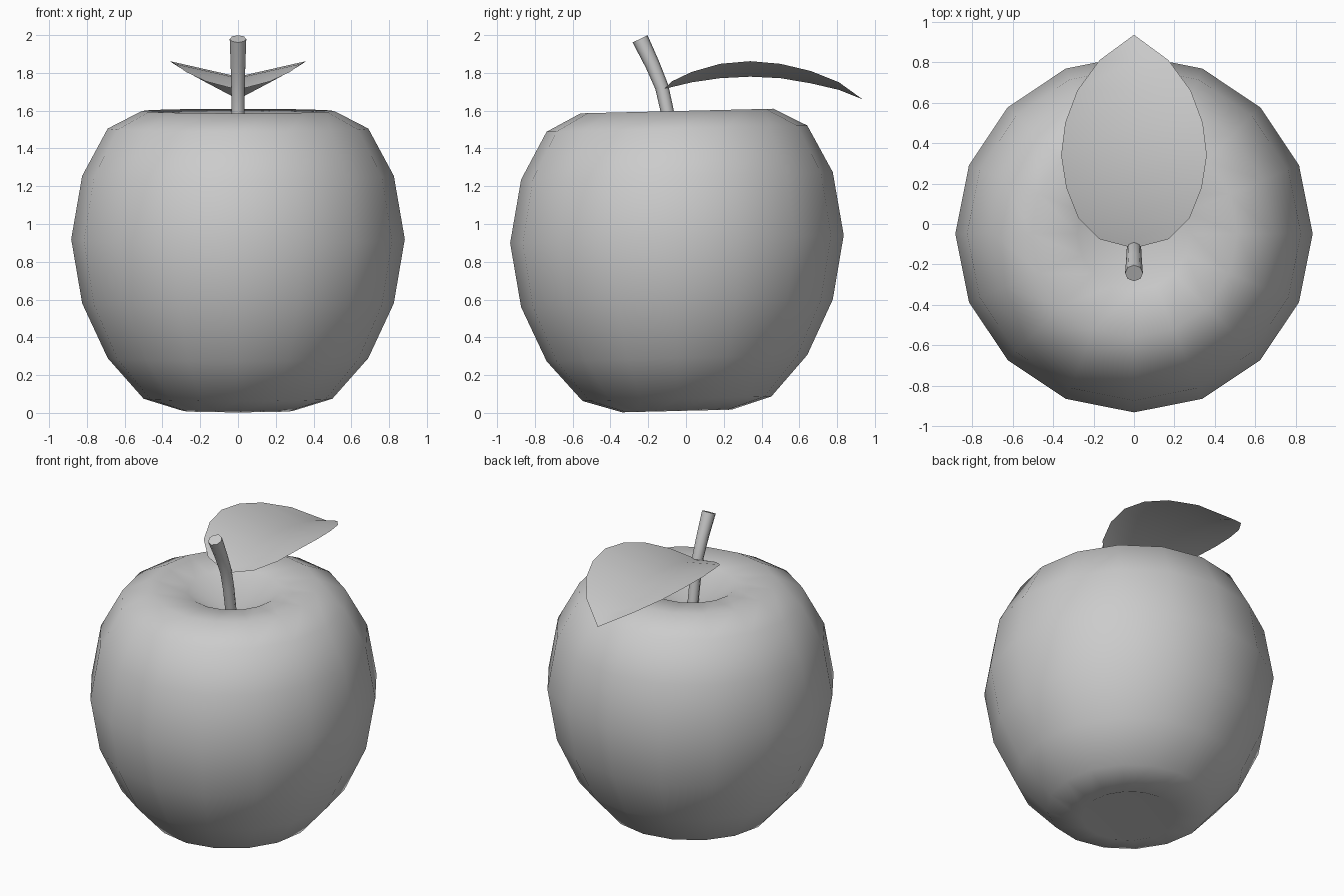
import bpy, bmesh, math
from mathutils import Vector

if "Cube" in bpy.data.objects:
    bpy.data.objects.remove(bpy.data.objects["Cube"], do_unlink=True)

# Single neutral grey
grey = bpy.data.materials.new("plain_grey")
grey.use_nodes = True
grey.diffuse_color = (0.6, 0.6, 0.6, 1)
grey.node_tree.nodes["Principled BSDF"].inputs["Base Color"].default_value = (0.6, 0.6, 0.6, 1)


def finish(name, bm, sharp_caps=False):
    mesh = bpy.data.meshes.new(name)
    bm.to_mesh(mesh)
    bm.free()
    obj = bpy.data.objects.new(name, mesh)
    bpy.context.collection.objects.link(obj)
    mesh.materials.append(grey)
    for p in mesh.polygons:
        p.use_smooth = not (sharp_caps and len(p.vertices) > 4)
    return obj


def ring(bm, count, place):
    return [bm.verts.new(place(math.tau * i / count)) for i in range(count)]


def bridge(bm, a, b):
    n = len(a)
    for i in range(n):
        j = (i + 1) % n
        bm.faces.new((a[i], a[j], b[j], b[i]))


# Fruit body: lathed profile with a dimple at each pole, slightly tilted
PROFILE = [(0.29, 0.01), (0.50, 0.075), (0.69, 0.29), (0.825, 0.58), (0.883, 0.92),
           (0.825, 1.255), (0.69, 1.505), (0.51, 1.598), (0.28, 1.57)]
CENTRE_Y, TILT = -0.048, 0.024
bm = bmesh.new()
rings = [ring(bm, 16, lambda a, r=r, z=z: (r * math.cos(a), CENTRE_Y + r * math.sin(a),
                                           z + TILT * r * math.sin(a)))
         for r, z in PROFILE]
for low, high in zip(rings, rings[1:]):
    bridge(bm, low, high)
bottom = bm.verts.new((0, CENTRE_Y, 0.15))
top = bm.verts.new((0, CENTRE_Y, 1.40))
for i in range(16):
    j = (i + 1) % 16
    bm.faces.new((rings[0][j], rings[0][i], bottom))
    bm.faces.new((rings[-1][i], rings[-1][j], top))
finish("fruit_body", bm)

# Stem: tapered tube bending forward
PATH = [(-0.065, 1.38, 0.034), (-0.10, 1.60, 0.035), (-0.128, 1.725, 0.036),
        (-0.178, 1.845, 0.039), (-0.243, 1.98, 0.044)]
bm = bmesh.new()
rings = []
for k, (y, z, r) in enumerate(PATH):
    before, after = PATH[max(k - 1, 0)], PATH[min(k + 1, len(PATH) - 1)]
    along = Vector((0, after[0] - before[0], after[1] - before[1])).normalized()
    across = along.cross(Vector((1, 0, 0)))
    rings.append(ring(bm, 8, lambda a: Vector((r * math.cos(a), y, z)) + across * r * math.sin(a)))
for low, high in zip(rings, rings[1:]):
    bridge(bm, low, high)
bm.faces.new(rings[0])
bm.faces.new(rings[-1])
bmesh.ops.recalc_face_normals(bm, faces=bm.faces)
finish("stem", bm, sharp_caps=True)

# Leaf: folded sheet arching backward; rows of y, half width, midrib z, edge z
ROWS = [(-0.075, 0.17, 1.725, 1.755), (0.03, 0.275, 1.75, 1.805), (0.18, 0.335, 1.772, 1.848),
        (0.34, 0.36, 1.78, 1.862), (0.50, 0.34, 1.772, 1.848), (0.66, 0.28, 1.745, 1.81),
        (0.81, 0.17, 1.71, 1.75)]
bm = bmesh.new()
base = bm.verts.new((0, -0.12, 1.71))
tip = bm.verts.new((0, 0.935, 1.66))
rows = [[bm.verts.new(p) for p in ((-w, y, edge), (0, y, mid), (w, y, edge))]
        for y, w, mid, edge in ROWS]
for side in (0, 1):
    bm.faces.new((base, rows[0][side + 1], rows[0][side]))
    bm.faces.new((tip, rows[-1][side], rows[-1][side + 1]))
    for near, far in zip(rows, rows[1:]):
        bm.faces.new((near[side], near[side + 1], far[side + 1], far[side]))
finish("leaf", bm)
